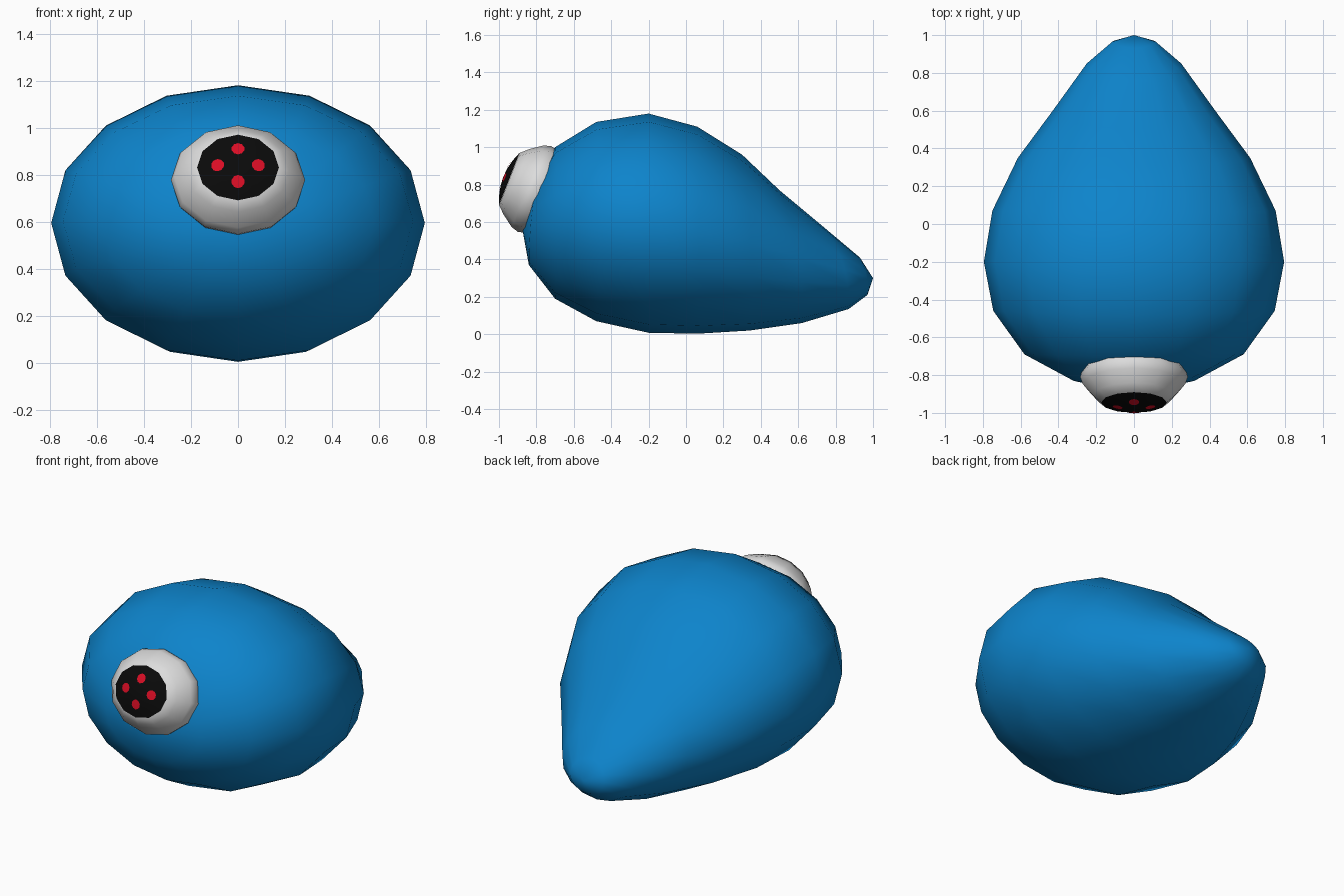
import bpy, bmesh, math
from mathutils import Vector, Matrix

cube = bpy.data.objects.get("Cube")
if cube:
    bpy.data.objects.remove(cube, do_unlink=True)


def material(name, rgb, rough=0.6):
    m = bpy.data.materials.new(name)
    m.use_nodes = True
    m.diffuse_color = (*rgb, 1)
    bsdf = m.node_tree.nodes["Principled BSDF"]
    bsdf.inputs["Base Color"].default_value = (*rgb, 1)
    bsdf.inputs["Roughness"].default_value = rough
    return m


BLUE = material("body blue", (0.004, 0.23, 0.60))
WHITE = material("eye white", (0.72, 0.72, 0.72))
BLACK = material("iris black", (0.003, 0.003, 0.003))
RED = material("pupil red", (0.70, 0.004, 0.018))


def loft(name, rings, mat, start=None, end=None, matrix=None):
    """Skin a list of equal rings, closing the ends on the given pole points."""
    bm = bmesh.new()
    loops = [[bm.verts.new(p) for p in ring] for ring in rings]
    n = len(loops[0])
    for a, b in zip(loops, loops[1:]):
        for i in range(n):
            j = (i + 1) % n
            bm.faces.new((a[i], a[j], b[j], b[i]))
    for pole, loop in ((start, loops[0]), (end, loops[-1])):
        if pole is not None:
            v = bm.verts.new(pole)
            for i in range(n):
                bm.faces.new((loop[i], loop[(i + 1) % n], v))
    bmesh.ops.recalc_face_normals(bm, faces=bm.faces)
    # open caps must face outward along local +z
    if start is None and sum(f.normal.z for f in bm.faces) < 0:
        bmesh.ops.reverse_faces(bm, faces=bm.faces)
    if matrix:
        bm.transform(matrix)
    for f in bm.faces:
        f.smooth = True
    me = bpy.data.meshes.new(name)
    bm.to_mesh(me)
    bm.free()
    me.materials.append(mat)
    ob = bpy.data.objects.new(name, me)
    bpy.context.collection.objects.link(ob)
    return ob


# Body: leaning elliptical sections (top y, top z, bottom y, bottom z, half width, side bulge)
SECTIONS = [
    (-0.80, 0.81, -0.84, 0.37, 0.32, -0.01),
    (-0.70, 1.00, -0.70, 0.19, 0.58, 0.01),
    (-0.48, 1.135, -0.48, 0.07, 0.745, 0.02),
    (-0.20, 1.18, -0.20, 0.008, 0.795, 0.0),
    (0.06, 1.11, 0.06, 0.003, 0.75, 0.01),
    (0.30, 0.96, 0.34, 0.02, 0.615, 0.03),
    (0.50, 0.77, 0.62, 0.06, 0.43, 0.04),
    (0.76, 0.553, 0.87, 0.135, 0.25, 0.035),
    (0.93, 0.41, 0.97, 0.21, 0.115, 0.015),
]


def body_ring(ty, tz, by, bz, w, bulge, n=16):
    ring = []
    for i in range(n):
        t = math.tau * i / n
        c, s = math.cos(t), math.sin(t)
        ring.append((w * s,
                     (ty + by) / 2 + (ty - by) / 2 * c + bulge * s * s,
                     (tz + bz) / 2 + (tz - bz) / 2 * c))
    return ring


loft("body", [body_ring(*s) for s in SECTIONS], BLUE, (0, -0.88, 0.59), (0, 1.0, 0.30))

# Eye frame: local z is the viewing axis, tilted up; local y points up the eye
tilt = math.radians(21.4)
axis = Vector((0, -math.cos(tilt), math.sin(tilt)))
up = Vector((0, math.sin(tilt), math.cos(tilt)))
side = up.cross(axis)
EYE = Matrix.Translation((0, -0.81, 0.777)) @ Matrix((side, up, axis)).transposed().to_4x4()
STRETCH = 1.16  # the eye is wider than tall


def eye_ring(r, a, n=12):
    return [(r * STRETCH * math.sin(math.tau * i / n), r * math.cos(math.tau * i / n), a)
            for i in range(n)]


def dome(r):
    return 0.179 - 0.034 * (r / 0.15) ** 2


# Eyeball
profile = [(0.12, -0.21), (0.19, -0.14), (0.232, -0.06), (0.246, 0.0),
           (0.234, 0.04), (0.187, 0.105), (0.15, 0.144)]
loft("eyeball", [eye_ring(r, a) for r, a in profile], WHITE,
     (0, 0, -0.23), (0, 0, 0.144), EYE)

# Black domed iris
loft("iris", [eye_ring(r, dome(r)) for r in (0.15, 0.10, 0.05)], BLACK,
     end=(0, 0, dome(0)), matrix=EYE)

# Four red pupils lying on the dome
for name, cx, cy in (("upper_pupil", 0, 0.075), ("lower_pupil", 0, -0.075),
                     ("left_pupil", 0.087, 0), ("right_pupil", -0.087, 0)):
    def on_dome(x, y):
        return (x, y, dome(math.hypot(x / STRETCH, y)) + 0.003)
    ring = [on_dome(cx + 0.028 * math.sin(math.tau * i / 10),
                    cy + 0.028 * math.cos(math.tau * i / 10)) for i in range(10)]
    loft(name, [ring], RED, end=on_dome(cx, cy), matrix=EYE)
